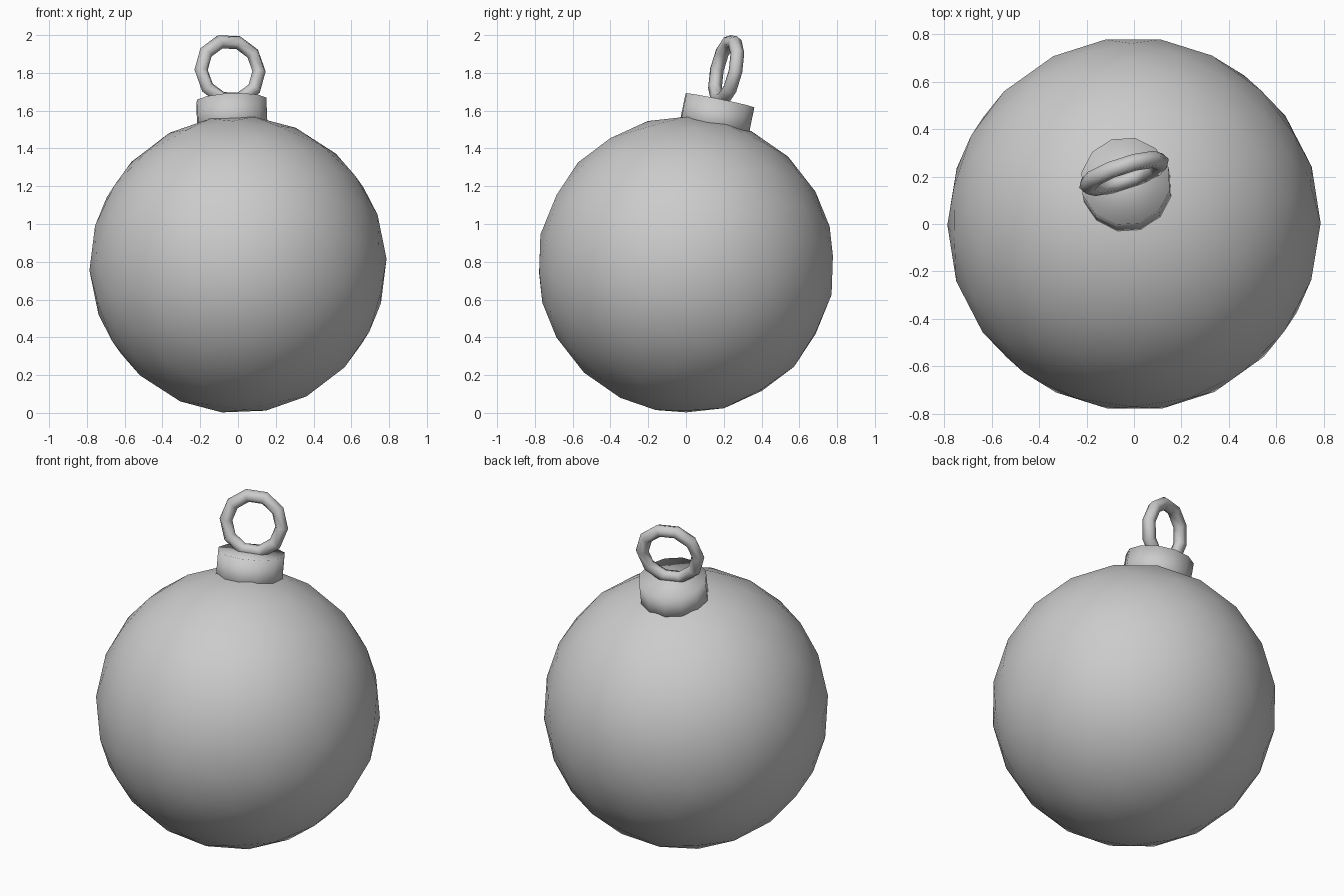
import bpy
import math
from mathutils import Matrix, Vector

if "Cube" in bpy.data.objects:
    bpy.data.objects.remove(bpy.data.objects["Cube"])

CENTRE = Vector((0, 0, 0.785))
AXIS = Vector((-0.04, 0.203, 0.98)).normalized()

# Shared frame: spun 18 degrees, then leaned along the tilted axis
TILT = Vector((0, 0, 1)).rotation_difference(AXIS).to_matrix().to_4x4()
FRAME = Matrix.Translation(CENTRE) @ TILT @ Matrix.Rotation(math.radians(18), 4, 'Z')


def place(name, height, turn=None):
    """Name the active part, seat it along the axis and shade it smooth."""
    obj = bpy.context.object
    obj.name = name
    local = Matrix.Translation((0, 0, height)) @ (turn or Matrix.Identity(4))
    obj.data.transform(FRAME @ local)
    obj.data.shade_smooth()
    return obj


# Bauble ball
bpy.ops.mesh.primitive_ico_sphere_add(subdivisions=3, radius=0.787)
place("ball", 0)

# Cap, sunk into the ball
bpy.ops.mesh.primitive_cylinder_add(vertices=12, radius=0.19, depth=0.19)
place("cap", 0.793)

# Hanging ring, standing upright on the cap
bpy.ops.mesh.primitive_torus_add(major_segments=10, minor_segments=6,
                                 major_radius=0.161, minor_radius=0.037)
place("hanging_ring", 1.05, Matrix.Rotation(math.radians(90), 4, 'X'))
